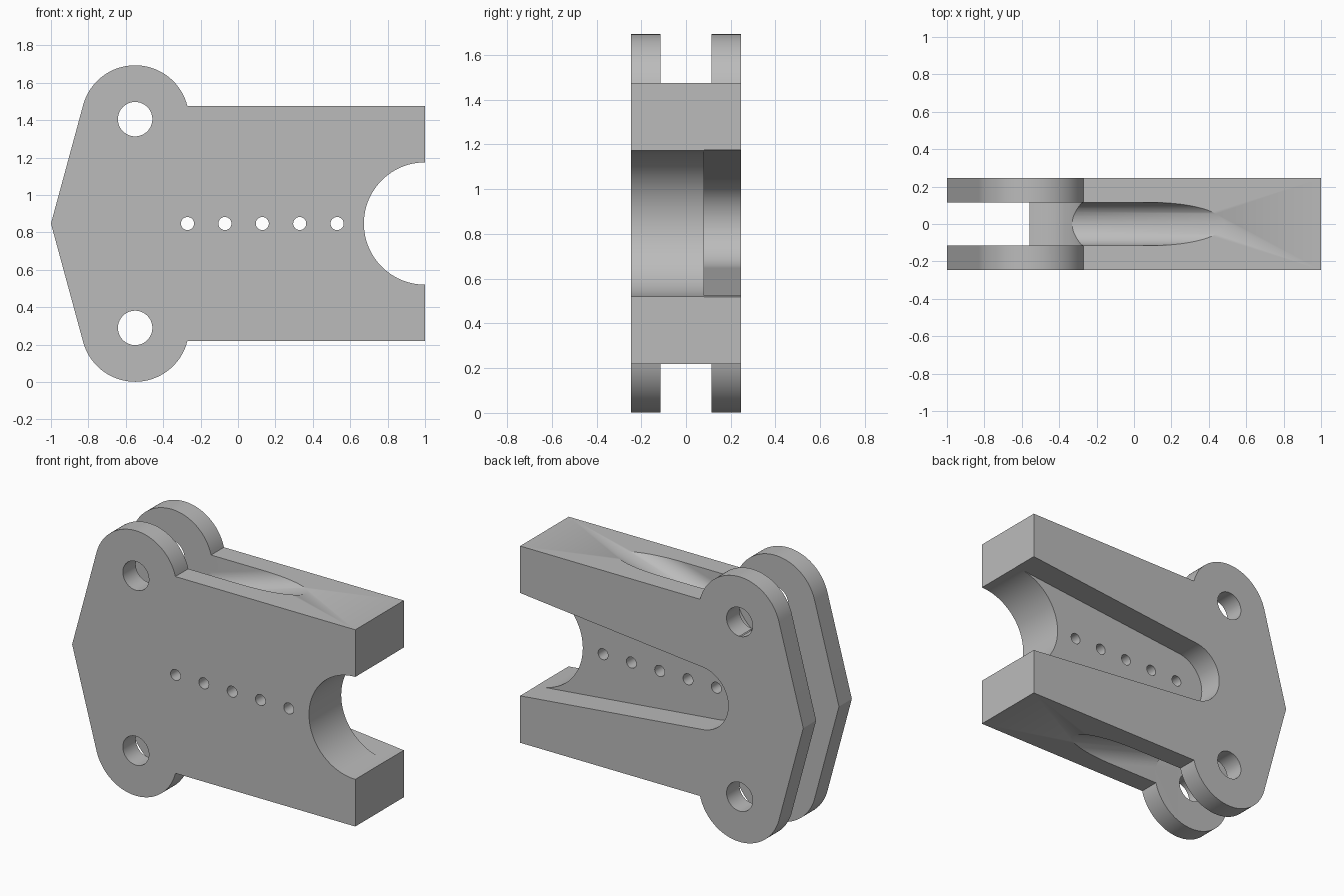
import bpy, bmesh, math
from math import cos, sin, pi, radians

if "Cube" in bpy.data.objects:
    bpy.data.objects.remove(bpy.data.objects["Cube"])

MID = 0.847            # height of the mirror plane
HALF = 0.245           # half thickness
GAP = 0.115            # half width of the fork gap
PIN_X, PIN_Z, EAR = -0.55, 0.558, 0.288   # pin position relative to MID


def new_object(name, bm):
    bmesh.ops.recalc_face_normals(bm, faces=bm.faces)
    mesh = bpy.data.meshes.new(name)
    bm.to_mesh(mesh)
    bm.free()
    obj = bpy.data.objects.new(name, mesh)
    bpy.context.collection.objects.link(obj)
    return obj


def loft(name, first, second):
    """Closed solid between two matching rings."""
    bm = bmesh.new()
    a = [bm.verts.new(p) for p in first]
    b = [bm.verts.new(p) for p in second]
    bm.faces.new(a)
    bm.faces.new(b)
    for i in range(len(a)):
        j = (i + 1) % len(a)
        bm.faces.new((a[i], a[j], b[j], b[i]))
    return new_object(name, bm)


def prism(name, outline, y0, y1):
    """Extrude an (x, height from MID) outline along y."""
    return loft(name, [(x, y0, MID + z) for x, z in outline],
                [(x, y1, MID + z) for x, z in outline])


def arc(cx, cz, r, start, end, n=48):
    return [(cx + r * cos(start + (end - start) * i / n),
             cz + r * sin(start + (end - start) * i / n)) for i in range(n + 1)]


def disc(name, x, z, r, y0=-0.4, y1=0.4, n=64):
    return prism(name, arc(x, z, r, 0, 2 * pi * (n - 1) / n, n - 1), y0, y1)


def mirrored(upper):
    """Complete an upper half outline with its reflection."""
    return upper + [(x, -z) for x, z in reversed(upper)]


def cut(target, cutter):
    cutter.hide_render = True
    mod = target.modifiers.new("cut", "BOOLEAN")
    mod.operation, mod.solver, mod.object = "DIFFERENCE", "EXACT", cutter
    bpy.context.view_layer.objects.active = target
    bpy.ops.object.modifier_apply(modifier=mod.name)
    bpy.data.objects.remove(cutter)


# Main plate: square arm, round ears and a pointed left end
BODY_Z = 0.628
ear_start = math.asin((BODY_Z - PIN_Z) / EAR)
to_pin = (PIN_X + 1, PIN_Z)
tangent = math.atan2(to_pin[1], to_pin[0]) + math.asin(EAR / math.hypot(*to_pin))
upper = [(1, BODY_Z)] + arc(PIN_X, PIN_Z, EAR, ear_start, tangent + pi / 2)
body = prism("bracket_body", upper + [(-1, 0)] + [(x, -z) for x, z in reversed(upper)],
             -HALF, HALF)

# Fork gap between the ears, hollowed round for the pivoting links
inner = [(-1.2, 1.1), (-0.262, 1.1), (-0.262, BODY_Z)]
inner += arc(PIN_X, PIN_Z, 0.28, radians(14), radians(-92), 32)
cut(body, prism("fork_cutter", mirrored(inner), -GAP, GAP))

# Round-bottomed channels that run out along the top and bottom edges
for side in (1, -1):
    rings = []
    for x in (-0.45, 0.7):
        axis = BODY_Z + 0.3 * (x - 0.1)
        ring = [(GAP, 1.2)] + [(y, axis + z) for y, z in arc(0, 0, GAP, 0, -pi, 32)]
        ring.append((-GAP, 1.2))
        rings.append([(x, y, MID + side * z) for y, z in ring])
    cut(body, loft("channel_cutter", *rings))

# Tapered slot in the back face
slot = [(1.1, 0.338)] + arc(-0.27, 0, 0.2, radians(95), pi, 24)[:-1]
cut(body, prism("slot_cutter", slot + [(-0.47, 0)] + [(x, -z) for x, z in reversed(slot)],
                0.08, 0.4))

# Half-round mouth at the right end
cut(body, disc("mouth_cutter", 1, 0, 0.327, n=96))

# Pin holes and the row of small holes
for side in (1, -1):
    cut(body, disc("pin_hole_cutter", PIN_X, side * PIN_Z, 0.092))
for i in range(5):
    cut(body, disc("small_hole_cutter", -0.27 + 0.2 * i, 0, 0.035, n=32))

# Plain grey finish
grey = bpy.data.materials.new("plain_grey")
grey.use_nodes = True
colour = (0.5, 0.5, 0.5, 1)
grey.diffuse_color = colour
grey.node_tree.nodes["Principled BSDF"].inputs["Base Color"].default_value = colour
body.data.materials.clear()
body.data.materials.append(grey)
for face in body.data.polygons:
    face.material_index = 0

bpy.ops.object.select_all(action="DESELECT")
body.select_set(True)
bpy.context.view_layer.objects.active = body
bpy.ops.object.shade_smooth_by_angle(angle=radians(30))
